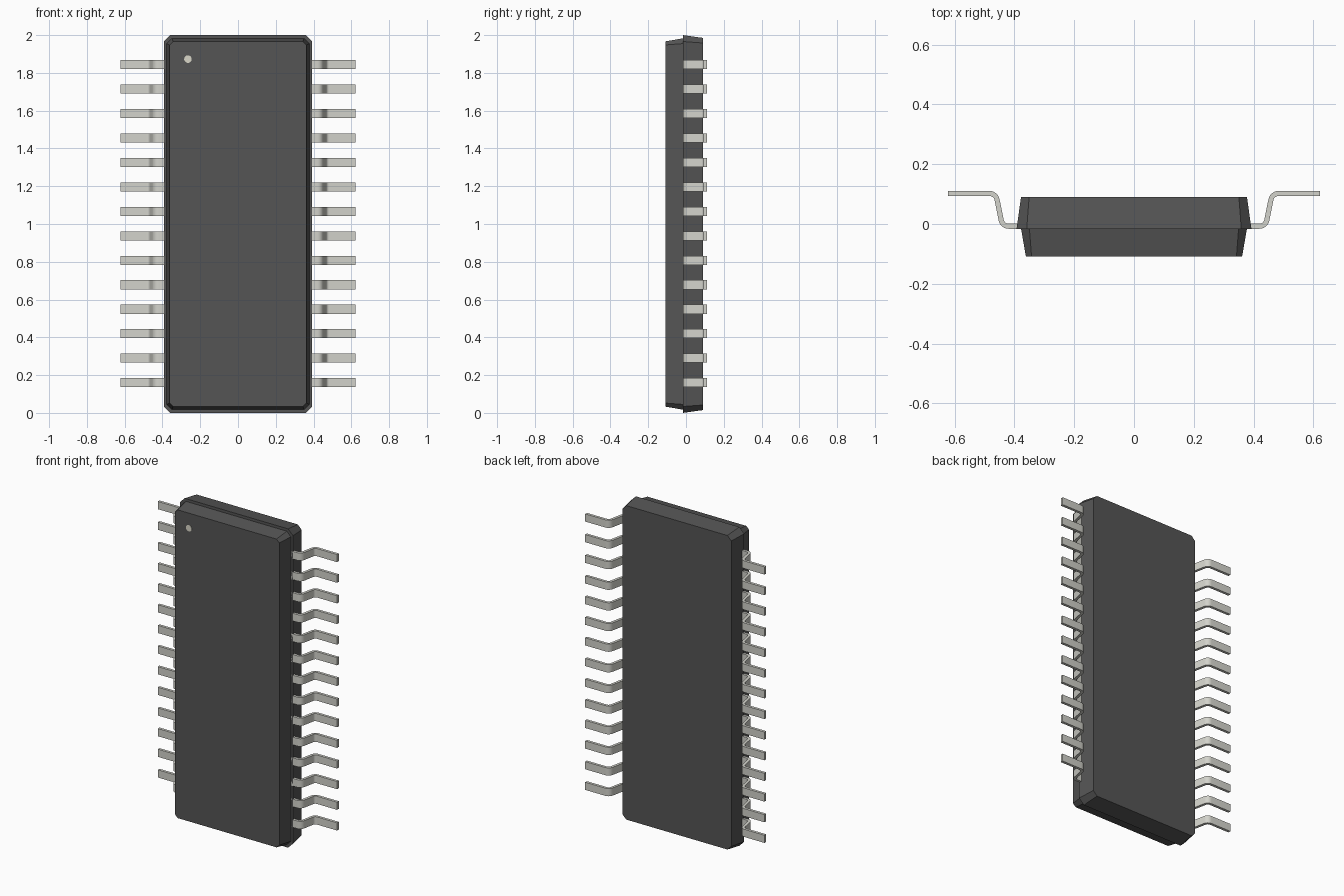
import bpy, bmesh, math

if "Cube" in bpy.data.objects:
    bpy.data.objects.remove(bpy.data.objects["Cube"])


def material(name, color):
    m = bpy.data.materials.new(name)
    m.diffuse_color = (*color, 1)
    m.use_nodes = True
    m.node_tree.nodes["Principled BSDF"].inputs["Base Color"].default_value = m.diffuse_color
    return m


dark = material("dark_plastic", (0.09, 0.09, 0.09))
metal = material("pale_metal", (0.65, 0.65, 0.60))
mark = material("marker_paint", (0.70, 0.68, 0.58))


def make_object(name, bm, mat):
    bmesh.ops.recalc_face_normals(bm, faces=bm.faces)
    me = bpy.data.meshes.new(name)
    bm.to_mesh(me)
    bm.free()
    me.materials.append(mat)
    ob = bpy.data.objects.new(name, me)
    bpy.context.collection.objects.link(ob)
    return ob


def tapered_slab(name, rings):
    """Two chamfered rectangles (y, half width, half height, chamfer) joined."""
    bm = bmesh.new()
    loops = []
    for y, w, h, c in rings:
        pts = [(w, h - c), (w - c, h), (c - w, h), (-w, h - c),
               (-w, c - h), (c - w, -h), (w - c, -h), (w, c - h)]
        loops.append([bm.verts.new((x, y, 1 + z)) for x, z in pts])
    a, b = loops
    bm.faces.new(a)
    bm.faces.new(b)
    for i in range(8):
        j = (i + 1) % 8
        bm.faces.new((a[i], a[j], b[j], b[i]))
    return make_object(name, bm, dark)


# two halves of the package body
tapered_slab("body_back", [(-0.016, 0.393, 1.0, 0.034), (0.091, 0.378, 0.985, 0.027)])
tapered_slab("body_front", [(-0.016, 0.378, 0.983, 0.028), (-0.108, 0.362, 0.967, 0.019)])

# pin marker dot
bm = bmesh.new()
bmesh.ops.create_cone(bm, cap_ends=True, segments=32, radius1=0.02, radius2=0.02, depth=0.004)
dot = make_object("marker_dot", bm, mark)
dot.rotation_euler.x = math.pi / 2
dot.location = (-0.265, -0.1075, 1.873)

# gull-wing lead: two opposite bends, offset to both sides of the centre line
T, R, SEG, LEAN = 0.0085, 0.025, 6, 10
lower, upper = [(0.365, -0.0075 - T)], [(0.365, -0.0075 + T)]
for cx, cy, start, end, s in ((0.42, 0.0175, -90, -LEAN, 1),
                              (0.483, 0.077, 180 - LEAN, 90, -1)):
    for i in range(SEG + 1):
        t = math.radians(start + (end - start) * i / SEG)
        for side, r in ((lower, R + s * T), (upper, R - s * T)):
            side.append((cx + r * math.cos(t), cy + r * math.sin(t)))
lower.append((0.622, 0.102 - T))
upper.append((0.622, 0.102 + T))

PITCH, HALF = 0.1295, 0.024
z0 = 1.002 - 6.5 * PITCH
bm = bmesh.new()
face = bm.faces.new([bm.verts.new((x, y, z0 - HALF)) for x, y in lower + upper[::-1]])
ext = bmesh.ops.extrude_face_region(bm, geom=[face])
bmesh.ops.translate(bm, vec=(0, 0, 2 * HALF),
                    verts=[v for v in ext["geom"] if isinstance(v, bmesh.types.BMVert)])
leads = make_object("leads", bm, metal)

# smooth the bends, then repeat the lead up the side and mirror it
bpy.context.view_layer.objects.active = leads
leads.select_set(True)
bpy.ops.object.shade_smooth_by_angle(angle=math.radians(30))
arr = leads.modifiers.new("rows", "ARRAY")
arr.count = 14
arr.use_relative_offset = False
arr.use_constant_offset = True
arr.constant_offset_displace = (0, 0, PITCH)
leads.modifiers.new("other_side", "MIRROR").use_axis[0] = True
